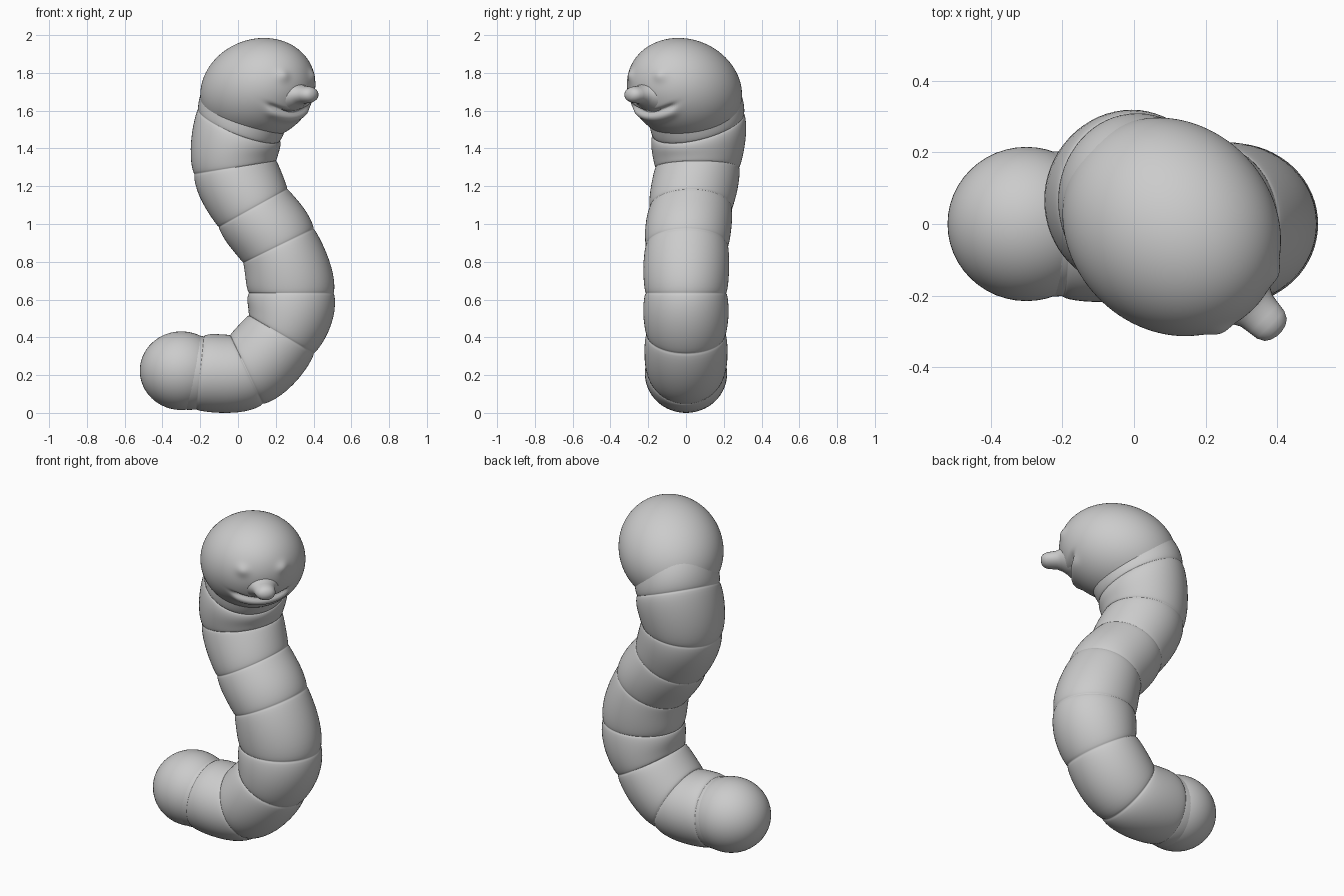
import bpy, bmesh, math
from mathutils import Vector, Matrix

if "Cube" in bpy.data.objects:
    bpy.data.objects.remove(bpy.data.objects["Cube"])

# creases: inner x,z, outer x,z, y centre, y half width, y tilt, bulge of the next segment
CREASES = [
    (-0.30, 0.43, -0.30, 0.045, 0, 0.20, 0, 0.02),
    (-0.18, 0.42, -0.22, 0.035, 0, 0.20, 0, 0.09),
    (-0.04, 0.425, 0.13, 0.065, 0, 0.20, 0, 0.09),
    (0.06, 0.53, 0.40, 0.33, 0, 0.205, 0, 0.08),
    (0.06, 0.65, 0.505, 0.65, 0, 0.212, 0, 0.06),
    (0.03, 0.81, 0.40, 0.99, 0.005, 0.215, 0, 0.06),
    (-0.10, 1.00, 0.26, 1.20, 0.025, 0.215, 0, 0.06),
    (-0.23, 1.28, 0.20, 1.35, 0.06, 0.22, 0.0, 0.07),
    (-0.21, 1.62, 0.22, 1.46, 0.065, 0.24, 0.055, 0.05),
    (-0.14, 1.80, 0.26, 1.58, 0.03, 0.22, 0.07, 0.0),
]
SIDES, STEPS = 64, 14


def finish(bm, name):
    bmesh.ops.recalc_face_normals(bm, faces=bm.faces)
    for f in bm.faces:
        f.smooth = True
    mesh = bpy.data.meshes.new(name)
    bm.to_mesh(mesh)
    bm.free()
    obj = bpy.data.objects.new(name, mesh)
    bpy.context.collection.objects.link(obj)
    return obj


def loft(rings, name):
    bm = bmesh.new()
    loops = [[bm.verts.new(p) for p in ring] for ring in rings]
    for a, b in zip(loops, loops[1:]):
        for i in range(len(a)):
            j = (i + 1) % len(a)
            bm.faces.new((a[i], a[j], b[j], b[i]))
    bm.faces.new(loops[0])
    bm.faces.new(loops[-1])
    return finish(bm, name)


def ring(c, u, v, n=SIDES):
    return [c + u * math.cos(2 * math.pi * i / n) + v * math.sin(2 * math.pi * i / n) for i in range(n)]


def spline(p0, p1, p2, p3, t):
    return [0.5 * (2 * b + (c - a) * t + (2 * a - 5 * b + 4 * c - d) * t**2 + (3 * b - a - 3 * c + d) * t**3)
            for a, b, c, d in zip(p0, p1, p2, p3)]


# segmented body swept through the creases
rings = []
last = len(CREASES) - 1
for k in range(last):
    p = [CREASES[min(max(k + o, 0), last)] for o in (-1, 0, 1, 2)]
    for s in range(STEPS + (k == last - 1)):
        t = (1 - math.cos(math.pi * s / STEPS)) / 2
        ax, az, bx, bz, yc, h, tilt, _ = spline(*p, t)
        swell = 1 + CREASES[k][7] * max(math.sin(math.pi * t), 0) ** 0.55
        centre = Vector(((ax + bx) / 2, yc, (az + bz) / 2))
        u = Vector(((bx - ax) / 2, 0, (bz - az) / 2)) * swell
        rings.append(ring(centre, u, Vector((0, h, tilt)) * swell))
loft(rings, "body")

# rounded tail end
bm = bmesh.new()
bmesh.ops.create_uvsphere(bm, u_segments=48, v_segments=32, radius=1, matrix=Matrix.Translation((-0.30, 0, 0.239))
                          @ Matrix.Diagonal((0.22, 0.215, 0.208, 1)))
finish(bm, "tail")

# head: an egg tilted towards the face, with eye bumps and a mouth groove
FACE = Vector((1, -1, 0)).normalized()
SIDE = Vector((1, 1, 0)).normalized()
UP = Vector((0, 0, 1))
REF = Vector((0.13, -0.03, 0))
pitch = math.radians(20)
axis = FACE * math.cos(pitch) + UP * math.sin(pitch)
top = UP * math.cos(pitch) - FACE * math.sin(pitch)
frame = Matrix((axis, -SIDE if axis.cross(SIDE).dot(top) < 0 else SIDE, top)).transposed().to_4x4()
head_centre = Vector((0.105, -0.008, 1.727))
bm = bmesh.new()
bmesh.ops.create_uvsphere(bm, u_segments=160, v_segments=110, radius=1, matrix=Matrix.Translation(head_centre)
                          @ frame @ Matrix.Diagonal((0.33, 0.285, 0.265, 1)))
for v in bm.verts:
    rel = v.co - REF
    d, s, z = rel.dot(FACE), rel.dot(SIDE), rel.z
    if d < 0.08:
        continue
    out = (v.co - head_centre).normalized()
    eye = math.exp(-((abs(s) - 0.11) ** 2 + (z - 1.80) ** 2) / (2 * 0.022**2))
    gap = z - (1.605 + 1.7 * s * s)
    fade = 1 / (1 + math.exp((abs(s) - 0.15) / 0.012))
    mouth = -0.022 * math.exp(-(gap / 0.011) ** 2) + 0.012 * math.exp(-((gap + 0.03) / 0.02) ** 2)
    v.co += out * (0.013 * eye + mouth * fade)
finish(bm, "head")

# nose: flared base running into a small blunt knob
profile = [(0.20, 0.11), (0.25, 0.085), (0.275, 0.066), (0.30, 0.054), (0.33, 0.050), (0.355, 0.047),
           (0.375, 0.038), (0.385, 0.025), (0.39, 0.008)]
loft([ring(REF + FACE * d + UP * 1.70, SIDE * r * 1.15, UP * r * 0.9, 32) for d, r in profile], "nose")

# stand the model on the ground
objs = list(bpy.context.collection.objects)
low = min(v.co.z for o in objs for v in o.data.vertices)
for o in objs:
    o.data.transform(Matrix.Translation((0, 0, -low)))
